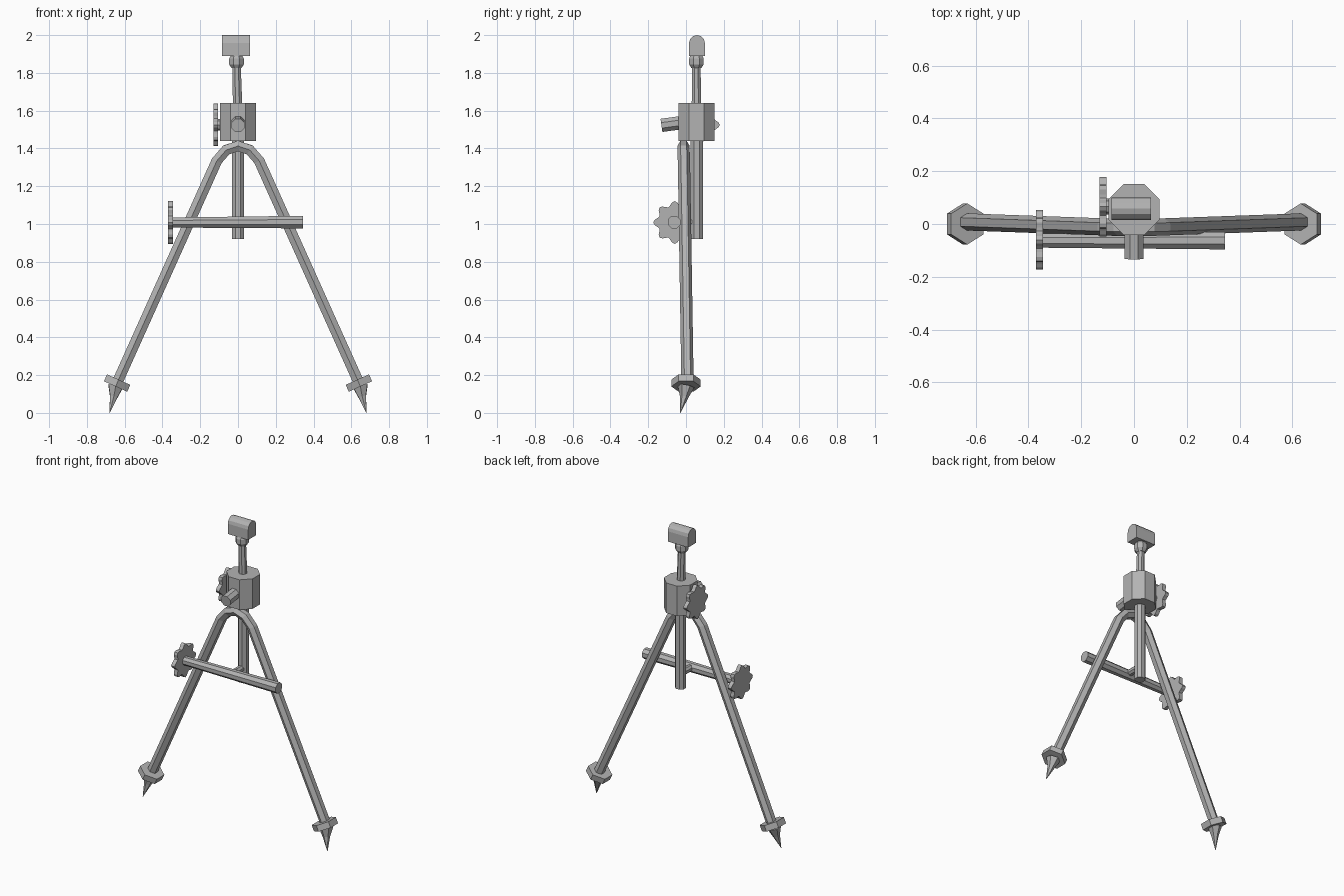
import bpy
import bmesh
from math import sin, cos, pi, tau
from mathutils import Vector

cube = bpy.data.objects.get("Cube")
if cube:
    bpy.data.objects.remove(cube, do_unlink=True)

steel = bpy.data.materials.new("grey_steel")
steel.use_nodes = True
GREY = (0.45, 0.45, 0.45, 1)
steel.diffuse_color = GREY
steel.node_tree.nodes["Principled BSDF"].inputs["Base Color"].default_value = GREY


def loft(name, path, radii, sides=8, ref=(0, 1, 0), phase=0.0, shape=None):
    """Sweep a polygon (or a radius rule) along a path, capping both ends."""
    pts = [Vector(p) for p in path]
    if not isinstance(radii, (list, tuple)):
        radii = [radii] * len(pts)
    bm = bmesh.new()
    rings = []
    for i, p in enumerate(pts):
        t = (pts[min(i + 1, len(pts) - 1)] - pts[max(i - 1, 0)]).normalized()
        u = Vector(ref)
        u = (u - t * u.dot(t)).normalized()
        v = t.cross(u)
        ring = []
        for k in range(sides):
            a = tau * k / sides + phase
            r = radii[i] * (shape(a) if shape else 1)
            ring.append(bm.verts.new(p + u * (r * cos(a)) + v * (r * sin(a))))
        rings.append(ring)
    for lo, hi in zip(rings, rings[1:]):
        for k in range(sides):
            n = (k + 1) % sides
            bm.faces.new((lo[k], lo[n], hi[n], hi[k]))
    bm.faces.new(rings[0][::-1])
    bm.faces.new(rings[-1])
    return finish(name, bm)


def finish(name, bm):
    bmesh.ops.recalc_face_normals(bm, faces=bm.faces)
    mesh = bpy.data.meshes.new(name)
    bm.to_mesh(mesh)
    bm.free()
    mesh.materials.append(steel)
    obj = bpy.data.objects.new(name, mesh)
    bpy.context.collection.objects.link(obj)
    return obj


def handwheel(name, x, y, z):
    """Thin disc with eight rounded lobes, facing sideways."""
    loft(name, [(x - 0.013, y, z), (x + 0.013, y, z)], 0.1, sides=48,
         shape=lambda a: 1 + 0.13 * cos(8 * a))


# Bent hexagonal tube forming both legs
half = [(0.64, 0.008, 0.16), (0.112, -0.011, 1.335), (0.062, -0.013, 1.392)]
arch = half + [(0, -0.013, 1.413)] + [(-x, y, z) for x, y, z in half[::-1]]
loft("bipod_legs", arch, 0.0325, sides=6)

# Feet: hexagonal plate and ground spike on each leg
for side, label in ((1, "left"), (-1, "right")):
    centre = Vector((0.64 * side, 0, 0.158))
    axis = Vector((0.41 * side, 0, -0.91))
    loft(label + "_foot_plate", [centre - axis * 0.02, centre + axis * 0.02],
         0.078, sides=6)
    loft(label + "_foot_spike",
         [centre + axis * 0.018, (0.658 * side, -0.01, 0.085),
          (0.68 * side, -0.03, 0)],
         [0.045, 0.023, 0.001], sides=6)

# Elevation: housing, lower tube and upper rod
CY = 0.055
loft("gear_housing", [(0, CY, 1.44), (0, CY, 1.64)],
     0.096 / cos(pi / 8), phase=pi / 8)
loft("lower_tube", [(0, CY + 0.002, 0.92), (0, CY + 0.002, 1.46)],
     0.035, phase=pi / 8)
loft("upper_rod", [(-0.002, CY, 1.62), (-0.008, CY, 1.85)],
     [0.027, 0.024], phase=pi / 8)
loft("rod_collar",
     [(-0.008, CY, z) for z in (1.825, 1.845, 1.875, 1.895)],
     [0.028, 0.042, 0.042, 0.032], phase=pi / 8)
loft("front_knob", [(0, -0.13, 1.522), (0, 0, 1.54)], 0.038,
     ref=(1, 0, 0), phase=pi / 8)

# Round-topped saddle block
R, SY, SZ = 0.042, 0.058, 1.958
profile = [(SY - R, 1.89), (SY + R, 1.89)]
profile += [(SY + R * cos(pi * k / 6), SZ + R * sin(pi * k / 6)) for k in range(7)]
bm = bmesh.new()
face = bm.faces.new([bm.verts.new((-0.086, y, z)) for y, z in profile])
ext = bmesh.ops.extrude_face_region(bm, geom=[face])
bmesh.ops.translate(bm, vec=(0.15, 0, 0),
                    verts=[g for g in ext["geom"] if isinstance(g, bmesh.types.BMVert)])
finish("saddle_block", bm)

# Crossbar, its link to the tube, and the two handwheels
loft("crossbar", [(-0.35, -0.063, 1.008), (0.345, -0.063, 1.01)],
     [0.029, 0.036], phase=pi / 8)
loft("crossbar_link", [(0, -0.06, 1.012), (0, CY, 1.012)], 0.022,
     ref=(1, 0, 0), phase=pi / 8)
handwheel("crossbar_handwheel", -0.358, -0.06, 1.008)
handwheel("elevation_handwheel", -0.118, 0.066, 1.525)
loft("elevation_shaft", [(-0.118, 0.066, 1.525), (-0.05, 0.066, 1.525)], 0.03)
